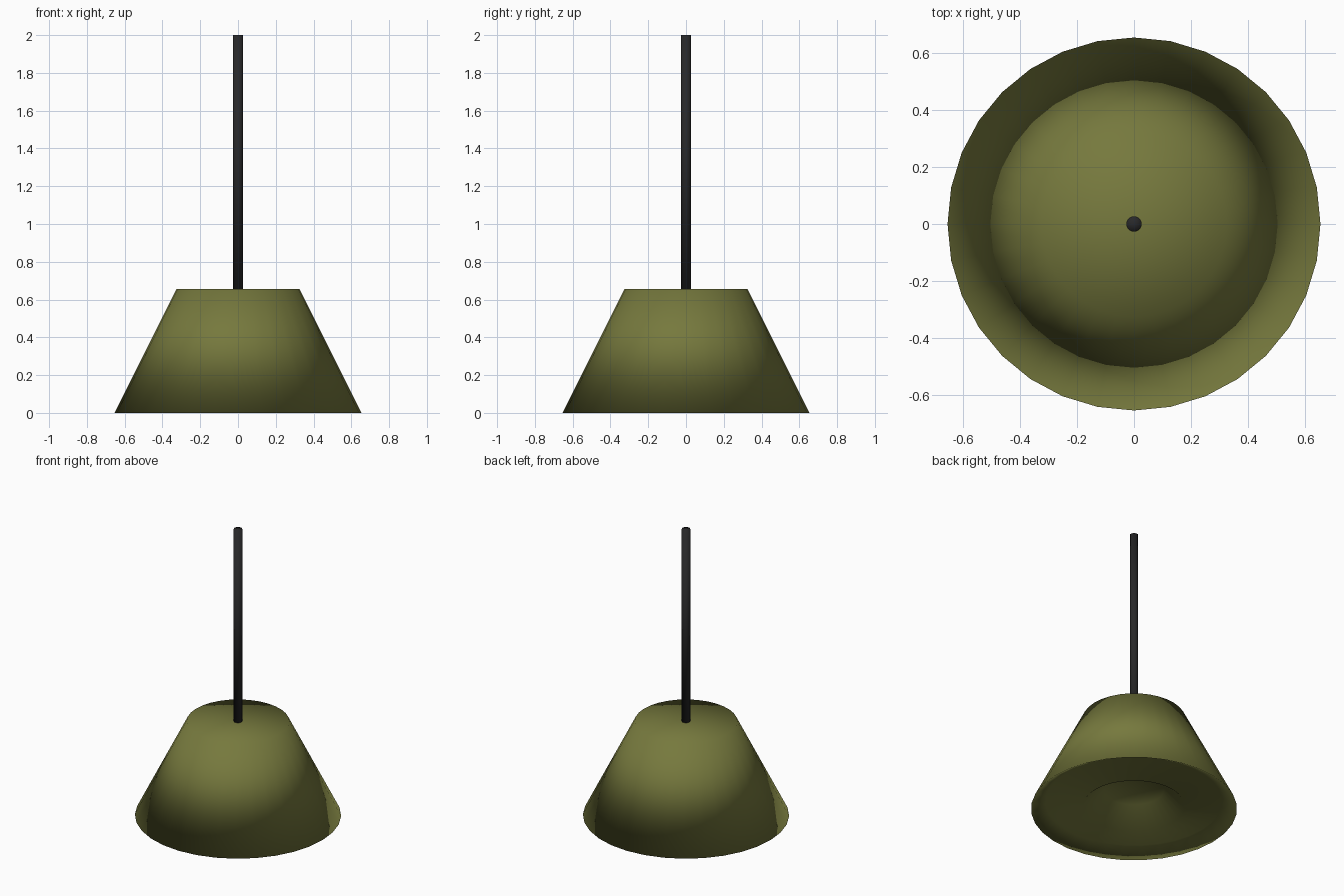
import bpy
import bmesh
from math import cos, sin, tau

cube = bpy.data.objects.get("Cube")
if cube:
    bpy.data.objects.remove(cube, do_unlink=True)


def make_material(name, colour):
    mat = bpy.data.materials.new(name)
    mat.use_nodes = True
    mat.diffuse_color = colour
    mat.node_tree.nodes["Principled BSDF"].inputs["Base Color"].default_value = colour
    return mat


def lathe(name, profile, sides, mat):
    """Turn (radius, height) points round z; radius 0 closes with a fan."""
    bm = bmesh.new()
    rings = []
    for r, z in profile:
        if r == 0:
            rings.append([bm.verts.new((0, 0, z))] * sides)
        else:
            rings.append([bm.verts.new((r * cos(tau * i / sides), r * sin(tau * i / sides), z))
                          for i in range(sides)])
    for low, high in zip(rings, rings[1:]):
        for i in range(sides):
            j = (i + 1) % sides
            corners = dict.fromkeys((low[i], low[j], high[j], high[i]))
            bm.faces.new(list(corners)).smooth = True
    bmesh.ops.recalc_face_normals(bm, faces=bm.faces)
    mesh = bpy.data.meshes.new(name)
    bm.to_mesh(mesh)
    bm.free()
    mesh.materials.append(mat)
    obj = bpy.data.objects.new(name, mesh)
    bpy.context.collection.objects.link(obj)
    return obj


olive = make_material("olive_green", (0.18, 0.19, 0.047, 1))
black = make_material("cord_black", (0.021, 0.021, 0.022, 1))

# Shade: tapered body, a sloping lip round the underside and a shallow recess in its middle
lathe("lamp_shade",
      [(0, 0.15), (0.19, 0.14), (0.322, 0.02), (0.56, 0.055), (0.653, 0),
       (0.325, 0.657), (0, 0.657)],
      32, olive)

# Hanging cord
lathe("hanging_cord", [(0, 0.655), (0.027, 0.655), (0.027, 2), (0, 2)], 32, black)
